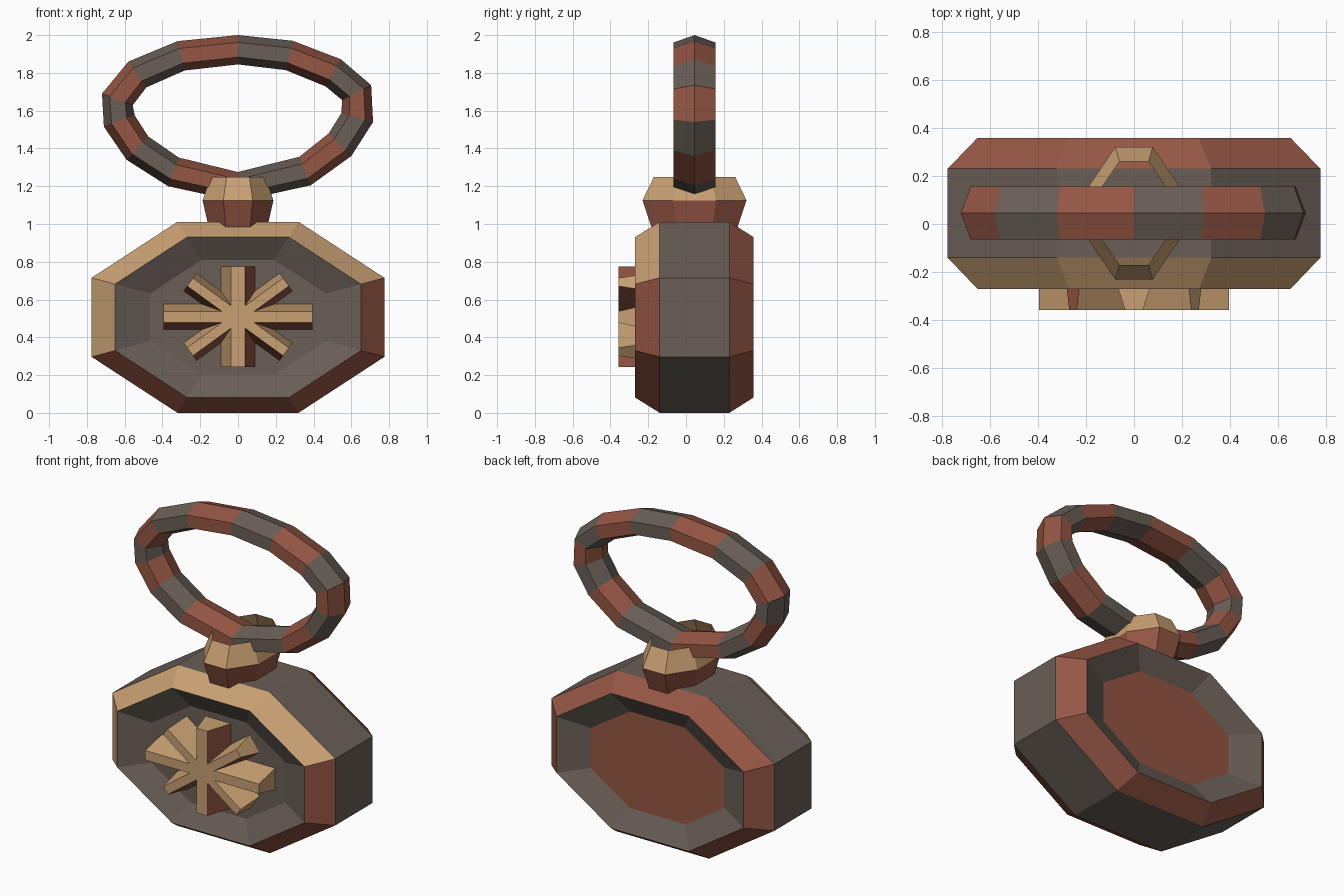
import bpy, bmesh, math
from mathutils import Vector

if "Cube" in bpy.data.objects:
    bpy.data.objects.remove(bpy.data.objects["Cube"])


def material(name, rgb):
    m = bpy.data.materials.new(name)
    m.diffuse_color = (*rgb, 1)
    m.use_nodes = True
    m.node_tree.nodes["Principled BSDF"].inputs["Base Color"].default_value = m.diffuse_color
    return m


GREY, RED, TAN = 0, 1, 2
MATS = [material("dark_grey", (0.141, 0.112, 0.093)),
        material("rust_red", (0.30, 0.093, 0.058)),
        material("tan", (0.58, 0.35, 0.17))]


def loft(name, rings, rule, start_cap=None, end_cap=None, loop=False):
    """Skin a list of closed rings; rule(ring, side) gives the material."""
    bm = bmesh.new()
    vs = [[bm.verts.new(p) for p in r] for r in rings]
    n, k = len(rings[0]), len(rings)
    for j in range(k if loop else k - 1):
        a, b = vs[j], vs[(j + 1) % k]
        for i in range(n):
            f = bm.faces.new((a[i], a[(i + 1) % n], b[(i + 1) % n], b[i]))
            f.material_index = rule(j, i)
    for cap, ring in ((start_cap, vs[0]), (end_cap, vs[-1])):
        if cap is not None:
            bm.faces.new(ring).material_index = cap
    bmesh.ops.recalc_face_normals(bm, faces=bm.faces)
    me = bpy.data.meshes.new(name)
    bm.to_mesh(me)
    bm.free()
    for m in MATS:
        me.materials.append(m)
    ob = bpy.data.objects.new(name, me)
    bpy.context.collection.objects.link(ob)
    return ob


def octagon(rx, ry):
    angles = [math.radians(22.5 + 45 * i) for i in range(8)]
    return [(rx * math.cos(a), ry * math.sin(a)) for a in angles]


# Body: stretched octagon with chamfered rims and a dished front and back
CZ = 0.506
profile = [(-0.195, 0.60), (-0.27, 0.84), (-0.14, 1.0),
           (0.23, 1.0), (0.358, 0.84), (0.283, 0.60)]
body_rings = [[(x, y, CZ + z) for x, z in octagon(0.839 * s, 0.547 * s)]
              for y, s in profile]


def body_rule(j, i):
    if j == 1:                      # front chamfer: upper left half tan
        return TAN if i < 4 else RED
    return RED if j == 3 else GREY  # back chamfer red


loft("body", body_rings, body_rule, start_cap=GREY, end_cap=RED)

# Front star: four crossed bars with sloping sides
for name, deg, length, wide, narrow in (
        ("star_bar_level", 0, 0.395, 0.068, 0.03),
        ("star_bar_upright", 90, 0.266, 0.09, 0.037),
        ("star_bar_rising", 36, 0.314, 0.058, 0.026),
        ("star_bar_falling", -36, 0.314, 0.058, 0.026)):
    a = math.radians(deg)
    u = Vector((math.cos(a), 0, math.sin(a)))
    v = Vector((-math.sin(a), 0, math.cos(a)))
    rings = []
    for e in (-length, length):
        c = Vector((0, 0, CZ + 0.002)) + u * e
        rings.append([c + v * w + Vector((0, y, 0)) for w, y in
                      ((-wide, -0.193), (-narrow, -0.358),
                       (narrow, -0.358), (wide, -0.193))])
    loft(name, rings, lambda j, i: RED if i == 0 else TAN,
         start_cap=RED, end_cap=TAN)

# Collar: open octagonal tube, red below and tan above
RY = 0.045
collar = [[(x, RY + y, z) for x, y in octagon(0.203 * s, 0.298 * s)]
          for z, s in ((0.985, 0.83), (1.125, 1.0), (1.25, 0.78))]
loft("collar", collar, lambda j, i: TAN if j else RED)

# Hanging ring: hexagonal section swept along an uneven oval, banded
path = [(0, 2.0), (0.29, 1.97), (0.545, 1.872), (0.705, 1.735),
        (0.715, 1.54), (0.60, 1.36), (0.385, 1.205), (0, 1.12),
        (-0.37, 1.20), (-0.59, 1.34), (-0.71, 1.515), (-0.72, 1.69),
        (-0.58, 1.86), (-0.32, 1.968)]
ring_rings = []
for k, p in enumerate(path):
    q, r = Vector(path[k - 1]), Vector(path[(k + 1) % len(path)])
    t = (r - q).normalized()
    n = Vector((-t.y, t.x))         # outward, path runs clockwise
    depth = 0.155 + 0.02 * abs(n.x)
    ring_rings.append([
        (p[0] - n.x * depth * d, RY + y, p[1] - n.y * depth * d)
        for d, y in ((0, 0), (0.25, 0.11), (0.75, 0.11),
                     (1, 0), (0.75, -0.11), (0.25, -0.11))])
loft("hanging_ring", ring_rings, lambda j, i: RED if j % 2 else GREY, loop=True)
